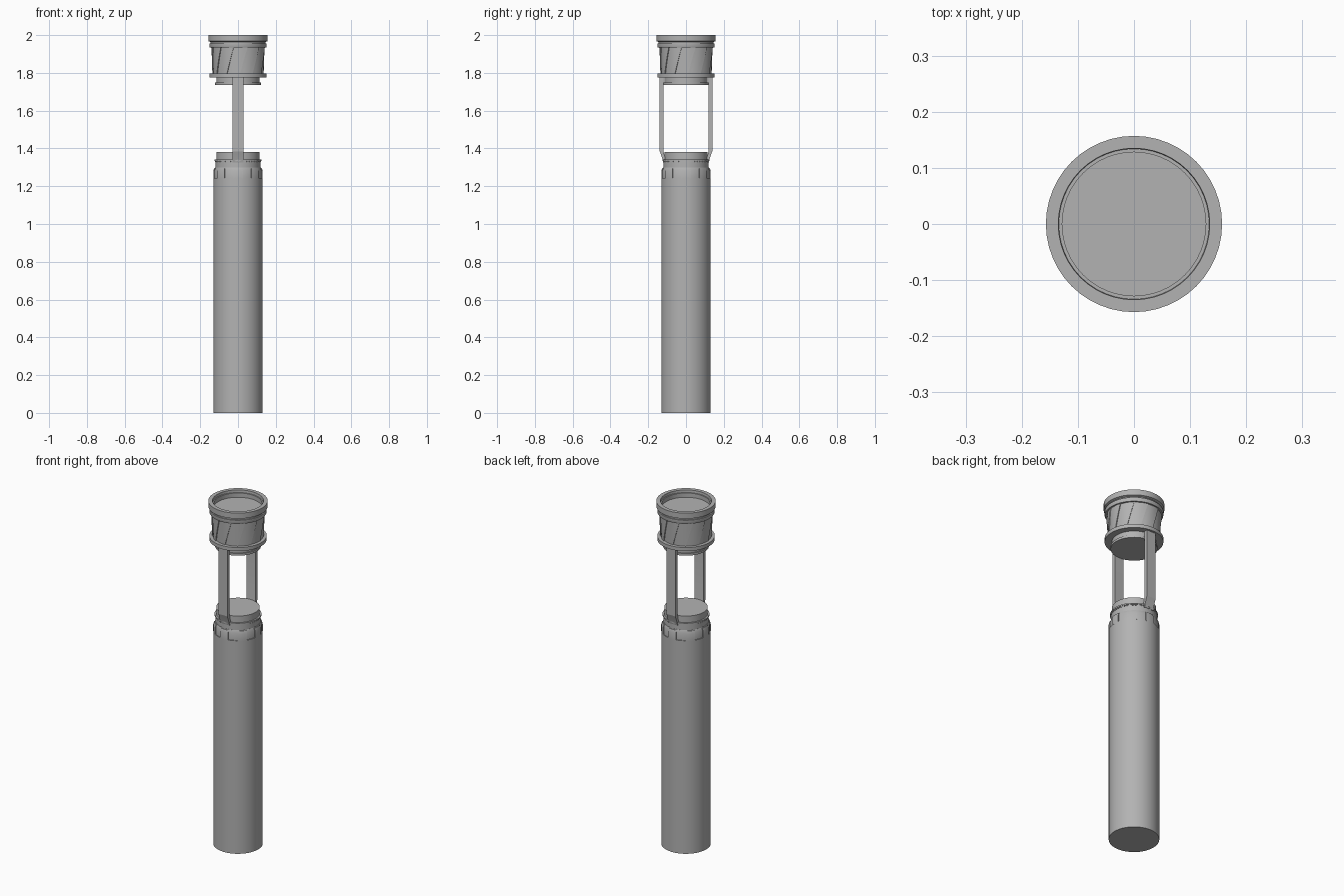
import bpy, bmesh, math

if "Cube" in bpy.data.objects:
    bpy.data.objects.remove(bpy.data.objects["Cube"])

SEG = 48

grey = bpy.data.materials.new("dark_grey")
grey.diffuse_color = (0.45, 0.45, 0.45, 1)
grey.use_nodes = True
grey.node_tree.nodes["Principled BSDF"].inputs["Base Color"].default_value = grey.diffuse_color


def finish(name, bm, angle=30):
    bmesh.ops.recalc_face_normals(bm, faces=bm.faces)
    me = bpy.data.meshes.new(name)
    bm.to_mesh(me)
    bm.free()
    me.materials.append(grey)
    ob = bpy.data.objects.new(name, me)
    bpy.context.collection.objects.link(ob)
    bpy.ops.object.select_all(action='DESELECT')
    ob.select_set(True)
    bpy.context.view_layer.objects.active = ob
    bpy.ops.object.shade_smooth_by_angle(angle=math.radians(angle))
    return ob


def polar(r, a, z):
    return (r * math.cos(a), r * math.sin(a), z)


def lathe(name, profile):
    """Revolve (radius, z) points and cap both ends."""
    bm = bmesh.new()
    rings = [[bm.verts.new(polar(r, math.tau * i / SEG, z)) for i in range(SEG)]
             for r, z in profile]
    for a, b in zip(rings, rings[1:]):
        for i in range(SEG):
            j = (i + 1) % SEG
            bm.faces.new((a[i], a[j], b[j], b[i]))
    bm.faces.new(rings[0])
    bm.faces.new(rings[-1])
    return finish(name, bm)


def arc_block(bm, a0, a1, section, steps=4):
    """Sweep a closed (radius, z) section through an arc."""
    rings = [[bm.verts.new(polar(r, a0 + (a1 - a0) * i / steps, z)) for r, z in section]
             for i in range(steps + 1)]
    n = len(section)
    for a, b in zip(rings, rings[1:]):
        for i in range(n):
            j = (i + 1) % n
            bm.faces.new((a[i], a[j], b[j], b[i]))
    bm.faces.new(rings[0])
    bm.faces.new(rings[-1])


# Lower body with stepped neck
lathe("body", [(0.131, 0), (0.131, 1.243), (0.126, 1.243), (0.126, 1.285), (0.120, 1.30),
               (0.119, 1.30), (0.119, 1.334), (0.124, 1.334), (0.124, 1.342),
               (0.115, 1.342), (0.115, 1.38)])

# Castellated teeth around the shoulder
bm = bmesh.new()
half = math.radians(11.25)
for k in range(8):
    c = math.tau * k / 8
    arc_block(bm, c - half, c + half,
              [(0.122, 1.24), (0.131, 1.24), (0.131, 1.28), (0.125, 1.297), (0.116, 1.297)])
finish("shoulder_teeth", bm)

# Fine beads under the neck ring
bm = bmesh.new()
for k in range(48):
    c = math.tau * k / 48
    arc_block(bm, c, c + math.tau / 96,
              [(0.116, 1.329), (0.122, 1.329), (0.122, 1.335), (0.116, 1.335)], 1)
finish("neck_beads", bm)

# Two bent straps holding up the head
path = [(0.120, 0.108, 1.325), (0.125, 0.110, 1.345), (0.139, 0.119, 1.385), (0.139, 0.119, 1.785)]
outline = [(o, z) for o, i, z in path] + [(i, z) for o, i, z in reversed(path)]
for side, name in ((-1, "front_strap"), (1, "back_strap")):
    bm = bmesh.new()
    left = [bm.verts.new((-0.029, side * y, z)) for y, z in outline]
    right = [bm.verts.new((0.029, side * y, z)) for y, z in outline]
    n = len(outline)
    for i in range(n):
        j = (i + 1) % n
        bm.faces.new((left[i], left[j], right[j], right[i]))
    bm.faces.new(left)
    bm.faces.new(right)
    finish(name, bm, 15)

# Head: underside plug, flange, core, rings and dished top
lathe("head", [(0.121, 1.735), (0.121, 1.748), (0.115, 1.748), (0.115, 1.776),
               (0.152, 1.776), (0.152, 1.797), (0.128, 1.797), (0.128, 1.934),
               (0.150, 1.934), (0.152, 1.938), (0.152, 1.956), (0.145, 1.956),
               (0.145, 1.964), (0.157, 1.968), (0.157, 2.0), (0.135, 2.0),
               (0.134, 1.985), (0.128, 1.985), (0.128, 1.96)])

# Drum of twelve slanted overlapping panels
bm = bmesh.new()
PANELS, SUB, LEVELS = 12, 4, 6
rings = []
for l in range(LEVELS + 1):
    t = l / LEVELS
    ring = []
    for k in range(PANELS):
        for s in range(SUB + 1):
            a = math.radians(-116 + 30 * (k + s / SUB) + 17 * t)
            r = 0.131 + 0.008 * t + 0.005 * s / SUB
            ring.append(bm.verts.new(polar(r, a, 1.79 + 0.148 * t)))
    rings.append(ring)
for a, b in zip(rings, rings[1:]):
    for i in range(len(a)):
        j = (i + 1) % len(a)
        bm.faces.new((a[i], a[j], b[j], b[i]))
finish("slanted_panel_drum", bm)
